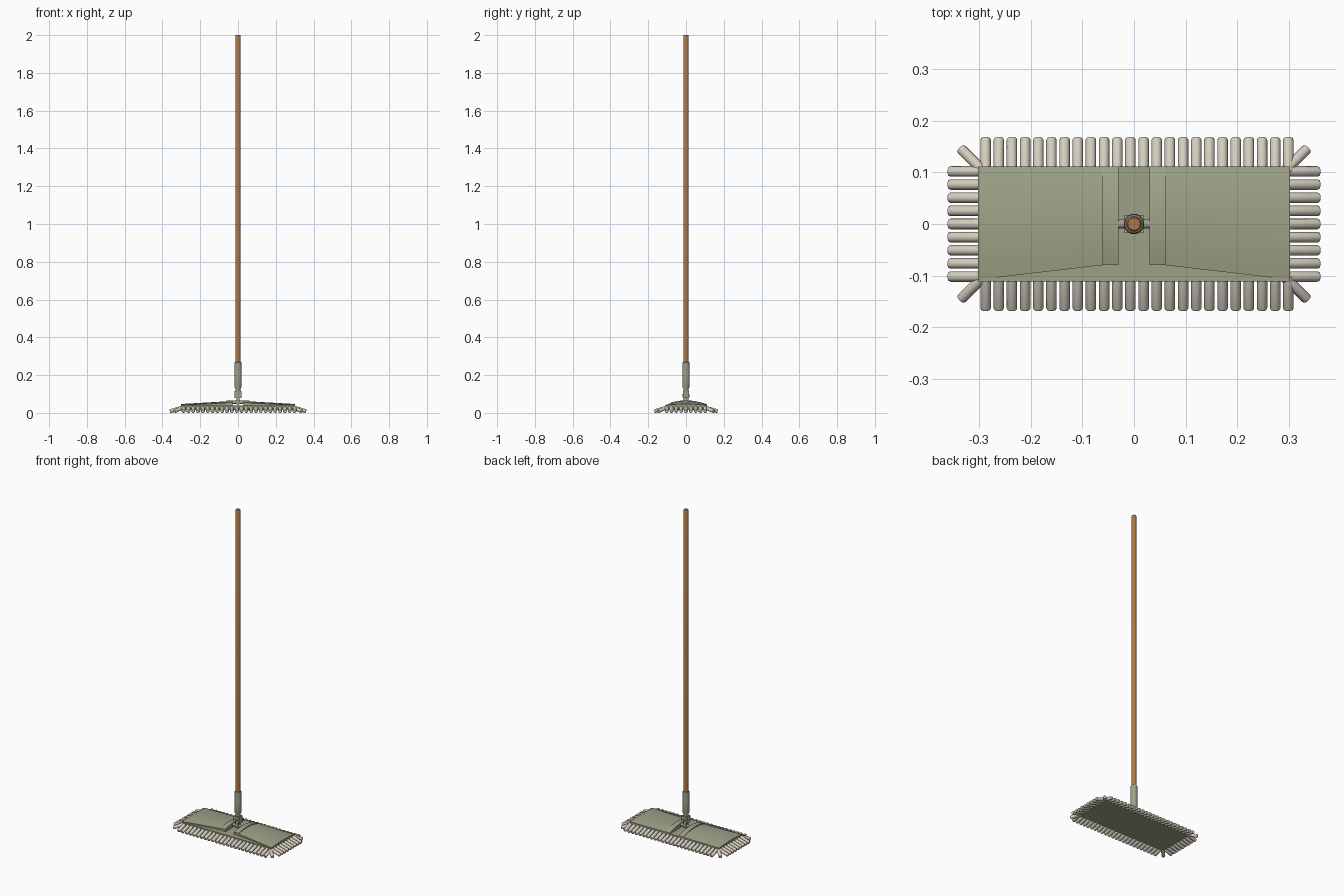
import bpy, bmesh, math
from mathutils import Vector

if "Cube" in bpy.data.objects:
    bpy.data.objects.remove(bpy.data.objects["Cube"])


def material(name, rgb):
    m = bpy.data.materials.new(name)
    m.diffuse_color = (*rgb, 1)
    m.use_nodes = True
    m.node_tree.nodes["Principled BSDF"].inputs["Base Color"].default_value = m.diffuse_color
    return m


GREEN = material("sage green plastic", (0.34, 0.365, 0.245))
WOOD = material("brown wood", (0.42, 0.185, 0.06))
YARN = material("cream yarn", (0.66, 0.61, 0.52))


def finish(bm, name, mat, angle=35):
    bmesh.ops.recalc_face_normals(bm, faces=bm.faces)
    me = bpy.data.meshes.new(name)
    bm.to_mesh(me)
    bm.free()
    me.materials.append(mat)
    ob = bpy.data.objects.new(name, me)
    bpy.context.collection.objects.link(ob)
    bpy.context.view_layer.objects.active = ob
    ob.select_set(True)
    bpy.ops.object.shade_smooth_by_angle(angle=math.radians(angle))
    ob.select_set(False)
    return ob


def skin(bm, rings):
    """Bridge closed rings of points and cap both ends."""
    vs = [[bm.verts.new(p) for p in r] for r in rings]
    n = len(vs[0])
    for a, b in zip(vs, vs[1:]):
        for i in range(n):
            j = (i + 1) % n
            bm.faces.new((a[i], a[j], b[j], b[i]))
    bm.faces.new(vs[0])
    bm.faces.new(vs[-1])


def tube(bm, start, direction, profile, n=16):
    """Lathe (distance, radius) pairs along a direction."""
    d = Vector(direction).normalized()
    q = d.to_track_quat('Z', 'Y')
    skin(bm, [[Vector(start) + q @ Vector((r * math.cos(math.tau * k / n),
              r * math.sin(math.tau * k / n), t)) for k in range(n)]
              for t, r in profile])


def box(bm, lo, hi):
    skin(bm, [[(lo[0], lo[1], z), (hi[0], lo[1], z), (hi[0], hi[1], z), (lo[0], hi[1], z)]
              for z in (lo[2], hi[2])])


def arch(x, front, back, edge, top, base=0.03, n=12):
    """Arched cross-section across the depth of the head."""
    pts = [(x, back, base), (x, front, base)]
    for i in range(n + 1):
        y = front + (back - front) * i / n
        pts.append((x, y, edge + (top - edge) * (1 - (y / 0.112) ** 2)))
    return pts


# Base plate of the mop head
bm = bmesh.new()
box(bm, (-0.303, -0.112, 0.016), (0.303, 0.112, 0.04))
finish(bm, "base_plate", GREEN)

# Sloping wings and raised centre ribs, on both sides
for s, side in ((-1, "left"), (1, "right")):
    bm = bmesh.new()
    skin(bm, [arch(s * 0.062, -0.08, 0.112, 0.043, 0.061),
              arch(s * 0.303, -0.108, 0.112, 0.041, 0.047)])
    finish(bm, side + "_wing", GREEN)
    bm = bmesh.new()
    skin(bm, [arch(s * 0.03, -0.08, 0.112, 0.045, 0.066),
              arch(s * 0.062, -0.08, 0.112, 0.045, 0.066)])
    finish(bm, side + "_rib", GREEN)

# Swivel joint: axle, block and yoke
bm = bmesh.new()
tube(bm, (-0.032, 0, 0.056), (1, 0, 0), [(0, 0.009), (0.064, 0.009)])
finish(bm, "axle", GREEN)
bm = bmesh.new()
box(bm, (-0.009, -0.012, 0.045), (0.009, 0.012, 0.10))
finish(bm, "joint_block", GREEN)
bm = bmesh.new()
for s in (-1, 1):
    box(bm, (s * 0.0135 - 0.0045, -0.017, 0.078), (s * 0.0135 + 0.0045, 0.017, 0.115))
box(bm, (-0.018, -0.017, 0.1), (0.018, 0.017, 0.117))
finish(bm, "yoke", GREEN)
bm = bmesh.new()
tube(bm, (0, -0.019, 0.092), (0, 1, 0), [(0, 0.007), (0.038, 0.007)])
finish(bm, "yoke_pin", GREEN)

# Handle socket
bm = bmesh.new()
tube(bm, (0, 0, 0), (0, 0, 1), [(0.112, 0.0145), (0.128, 0.0145), (0.14, 0.019),
                               (0.20, 0.0195), (0.268, 0.0185), (0.27, 0.016)], 24)
finish(bm, "socket", GREEN)

# Wooden handle
bm = bmesh.new()
tube(bm, (0, 0, 0), (0, 0, 1), [(0.2, 0.0145), (1.994, 0.0145), (2.0, 0.012)], 24)
finish(bm, "handle", WOOD)

# Yarn strands around the rim, drooping to the floor
bm = bmesh.new()


def strand(x, y, dx, dy):
    d = Vector((dx, dy, 0)).normalized()
    start = Vector((x, y, 0.031)) - d * 0.012
    tube(bm, start, d + Vector((0, 0, -0.3)),
         [(0, 0.0102), (0.066, 0.0102), (0.0695, 0.0085), (0.0705, 0.006)], 12)


for i in range(24):
    x = -0.288 + i * 0.02555
    for s in (-1, 1):
        strand(x, s * 0.112, 0, s)
for i in range(9):
    y = (i - 4) * 0.0255
    for s in (-1, 1):
        strand(s * 0.305, y, s, 0)
for sx in (-1, 1):
    for sy in (-1, 1):
        strand(sx * 0.298, sy * 0.108, sx, sy)
low = min(v.co.z for v in bm.verts)
bmesh.ops.translate(bm, verts=bm.verts, vec=(0, 0, -low))
finish(bm, "yarn_strands", YARN)
